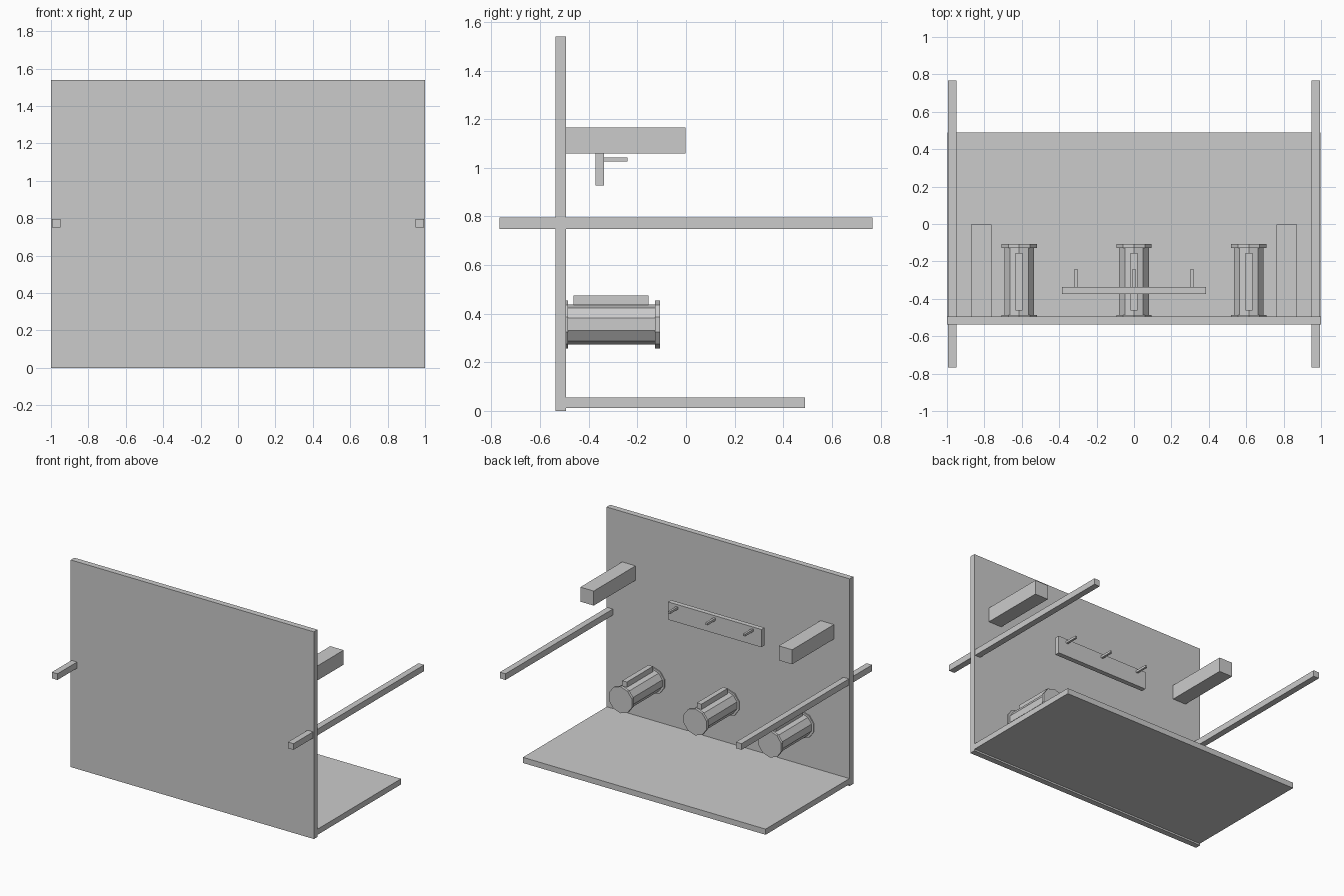
import bpy
import math

default = bpy.data.objects.get("Cube")
if default:
    bpy.data.objects.remove(default, do_unlink=True)

grey = bpy.data.materials.new("plain grey")
grey.use_nodes = True
color = (0.6, 0.6, 0.6, 1)
grey.diffuse_color = color
grey.node_tree.nodes["Principled BSDF"].inputs["Base Color"].default_value = color


def box(name, x, y, z):
    """Box from (low, high) ranges on each axis."""
    spans = (x, y, z)
    bpy.ops.mesh.primitive_cube_add(size=1, location=[(a + b) / 2 for a, b in spans])
    ob = bpy.context.object
    ob.name = name
    ob.scale = [b - a for a, b in spans]
    bpy.ops.object.transform_apply(location=False, rotation=False, scale=True)
    ob.data.materials.append(grey)
    return ob


def drum(name, x, y, z, radius):
    """Ten-sided drum lying along y, with a corner pointing up."""
    bpy.ops.mesh.primitive_cylinder_add(
        vertices=10, radius=radius, depth=y[1] - y[0],
        location=(x, sum(y) / 2, z), rotation=(math.pi / 2, 0, 0))
    ob = bpy.context.object
    ob.name = name
    ob.data.materials.append(grey)
    return ob


# Wall and floor
box("wall", (-1, 1), (-0.537, -0.494), (0, 1.54))
box("floor", (-0.998, 0.998), (-0.494, 0.49), (0.013, 0.055))

# Long rails through the wall and short arms above them
for side, s in (("right", -1), ("left", 1)):
    box(side + "_rail", sorted((s * 0.948, s * 0.994)), (-0.767, 0.767), (0.749, 0.795))
    box(side + "_arm", sorted((s * 0.761, s * 0.871)), (-0.494, -0.003), (1.058, 1.166))

# Peg board
box("peg_board", (-0.384, 0.384), (-0.373, -0.337), (0.927, 1.059))
for i in (-1, 0, 1):
    x = i * 0.31
    box("peg", (x - 0.008, x + 0.008), (-0.337, -0.241), (1.026, 1.043))

# Barrels with a rim at each end and a bar on top
for i in (-1, 0, 1):
    x, z = i * 0.614, 0.356
    drum("barrel_body", x, (-0.486, -0.127), z, 0.083)
    drum("barrel_front_rim", x, (-0.127, -0.107), z, 0.099)
    drum("barrel_back_rim", x, (-0.506, -0.486), z, 0.099)
    box("barrel_bar", (x - 0.019, x + 0.019), (-0.462, -0.155), (0.436, 0.476))
